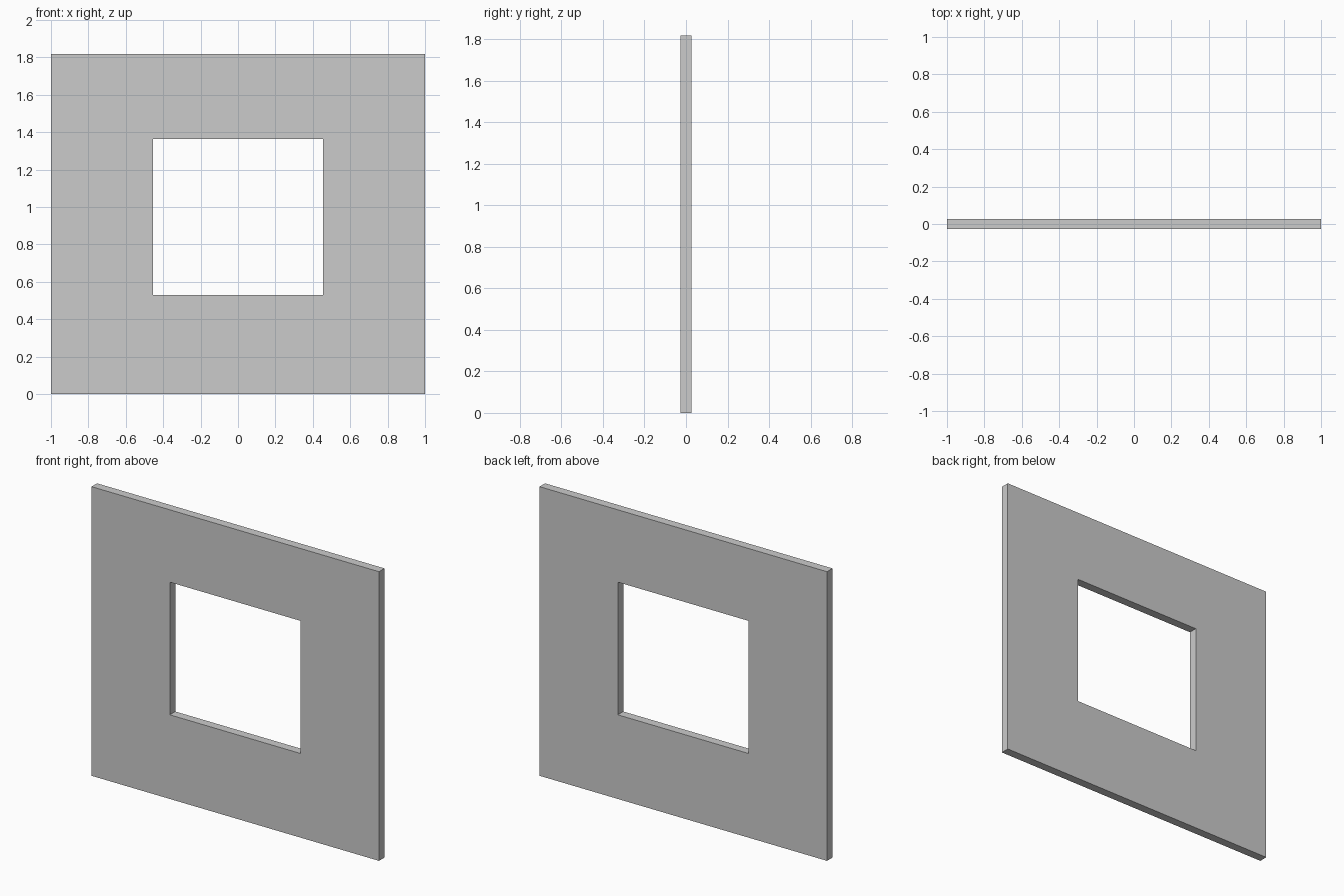
import bpy, bmesh

if "Cube" in bpy.data.objects:
    bpy.data.objects.remove(bpy.data.objects["Cube"])

HALF_T = 0.0273  # half the wall thickness


def rect(x, z0, z1):
    return [(-x, z0), (x, z0), (x, z1), (-x, z1)]


outer = rect(1.0, 0.0, 1.818)         # wall outline
opening = rect(0.4555, 0.529, 1.363)  # window opening

# Front face ring: four mitred quads around the opening
bm = bmesh.new()
o, i = ([bm.verts.new((x, -HALF_T, z)) for x, z in loop] for loop in (outer, opening))
ring = [bm.faces.new((o[k], o[(k + 1) % 4], i[(k + 1) % 4], i[k])) for k in range(4)]

# Extrude to the back, giving the outer edges and window reveals
ext = bmesh.ops.extrude_face_region(bm, geom=ring, use_keep_orig=True)
back = [v for v in ext["geom"] if isinstance(v, bmesh.types.BMVert)]
bmesh.ops.translate(bm, verts=back, vec=(0, 2 * HALF_T, 0))
bmesh.ops.recalc_face_normals(bm, faces=bm.faces)

mesh = bpy.data.meshes.new("window_wall")
bm.to_mesh(mesh)
bm.free()
bpy.context.collection.objects.link(bpy.data.objects.new("window_wall", mesh))
